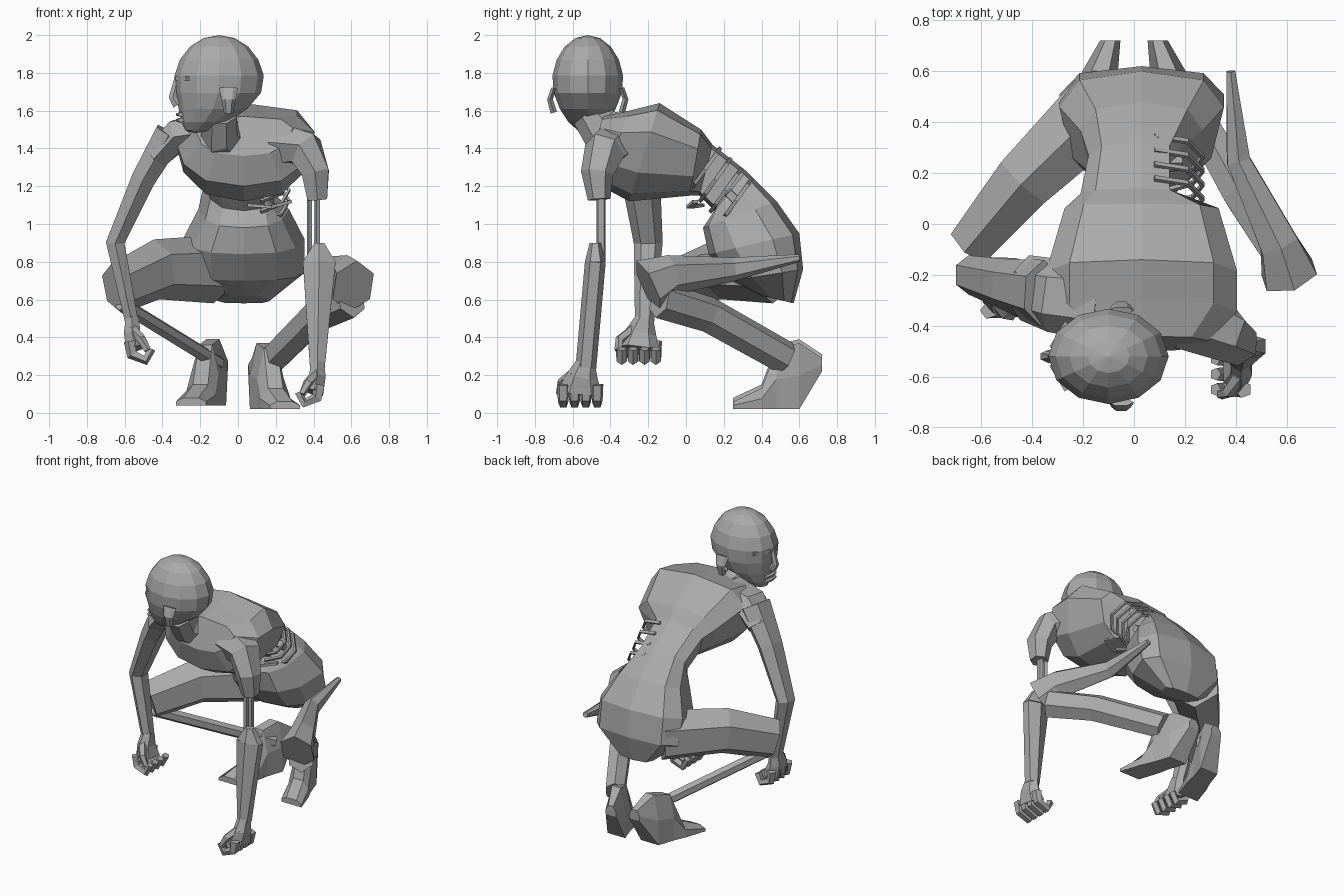
import bpy
import bmesh
import math
from mathutils import Vector

default_cube = bpy.data.objects.get("Cube")
if default_cube:
    bpy.data.objects.remove(default_cube, do_unlink=True)

GREY = (.4, .4, .4, 1)
skin = bpy.data.materials.new("grey skin")
skin.use_nodes = True
skin.diffuse_color = GREY
skin.node_tree.nodes["Principled BSDF"].inputs["Base Color"].default_value = GREY

SIDE, BACK, UP = Vector((1, 0, 0)), Vector((0, 1, 0)), Vector((0, 0, 1))
SLANT = (UP - BACK).normalized()


def finish(name, bm):
    """Turn a bmesh into a named, flat-shaded skin object."""
    bmesh.ops.recalc_face_normals(bm, faces=bm.faces)
    mesh = bpy.data.meshes.new(name)
    bm.to_mesh(mesh)
    bm.free()
    mesh.materials.append(skin)
    bpy.context.collection.objects.link(bpy.data.objects.new(name, mesh))


def loft(name, rings):
    """Skin a list of equal-length point rings and cap both ends."""
    bm = bmesh.new()
    loops = [[bm.verts.new(point) for point in ring] for ring in rings]
    for lower, upper in zip(loops, loops[1:]):
        for i in range(len(lower)):
            bm.faces.new((lower[i - 1], lower[i], upper[i], upper[i - 1]))
    bm.faces.new(loops[0])
    bm.faces.new(loops[-1])
    finish(name, bm)


def ellipse(centre, a, b, sides):
    angles = [math.tau * (i + .5) / sides for i in range(sides)]
    return [centre + a * math.cos(angle) + b * math.sin(angle) for angle in angles]


def keystone(centre, a, b, sides):
    """Squared-off ring that is wider on the +b side than on the other."""
    ring = []
    for i in range(sides):
        angle = math.tau * (i + .5) / sides
        across, along = [math.copysign(abs(v) ** .75, v) for v in (math.cos(angle), math.sin(angle))]
        ring.append(centre + a * across * (1 + .2 * along) + b * along)
    return ring


def limb(name, path, across, along, ref=BACK, sides=6):
    """Tapered tube through a path; across and along are (start, end) radii."""
    path = [Vector(point) for point in path]
    last = len(path) - 1
    rings = []
    for i, point in enumerate(path):
        tangent = path[min(i + 1, last)] - path[max(i - 1, 0)]
        a = tangent.cross(ref).normalized()
        b = a.cross(tangent).normalized()
        taper = i / last
        wide = across[0] + (across[1] - across[0]) * taper
        deep = along[0] + (along[1] - along[0]) * taper
        rings.append(ellipse(point, a * wide, b * deep, sides))
    loft(name, rings)


# Torso: spine point (y, z), belly point (y, z), half width, limit of the left flank
WHOLE, TORN = 1, .14
torso_sections = [
    ((-.44, 1.57), (-.5, 1.36), .25, WHOLE),
    ((-.3, 1.6), (-.45, 1.2), .36, WHOLE),
    ((-.14, 1.64), (-.3, 1.12), .36, WHOLE),
    ((.08, 1.5), (.02, 1.15), .29, WHOLE),
    ((.14, 1.42), (.07, 1.15), .23, TORN),
    ((.32, 1.28), (.15, 1.07), .2, TORN),
    ((.48, 1.12), (.09, .98), .23, WHOLE),
    ((.6, .95), (.12, .84), .31, WHOLE),
    ((.62, .76), (.24, .7), .31, WHOLE),
    ((.57, .58), (.4, .62), .13, WHOLE),
]
torso_rings = []
for spine, belly, width, limit in torso_sections:
    spine, belly = Vector((.03, *spine)), Vector((.03, *belly))
    ring = keystone((spine + belly) / 2, SIDE * width, (spine - belly) / 2, 10)
    for point in ring:
        point.x = min(point.x, limit)
    torso_rings.append(ring)
loft("torso", torso_rings)

# Head turned to the right side: an ellipsoid pulled forward and narrowed at the jaw
face = Vector((-.1, -.52, 1.74))
bm = bmesh.new()
bmesh.ops.create_uvsphere(bm, u_segments=12, v_segments=9, radius=1)
for vert in bm.verts:
    jaw = max(0, -vert.co.z)
    vert.co.x = vert.co.x * .24 * (1 - jaw * .25) - jaw * jaw * .13
    vert.co.y *= .19 * (1 - jaw * .2)
    vert.co.z *= .26
    vert.co += face
finish("head", bm)
limb("neck", [face - UP * .15, face + BACK * .08 - UP * .25, (0, -.28, 1.42)],
     (.1, .16), (.1, .12), SIDE, 8)

# Facial features, placed from the head centre
front = face - SIDE * .22
limb("nose", [front + UP * .03, front - SIDE * .025 - UP * .07, front - UP * .11],
     (.02, .03), (.015, .03))
for lip, drop in (("upper_lip", .16), ("lower_lip", .19)):
    mouth = front + SIDE * .02 - UP * drop
    limb(lip, [mouth - BACK * .05, mouth - SIDE * .01, mouth + BACK * .05], (.02, .02), (.012, .012), UP)
for side, label in ((-1, "left"), (1, "right")):
    outward = BACK * side
    limb(label + "_brow", [front + outward * .03 + UP * .03, front + outward * .13 + SIDE * .06 + UP * .03],
         (.02, .02), (.015, .015), UP, 4)
    ear = face + outward * .18 + SIDE * .05 - UP * .02
    limb(label + "_ear", [ear - UP * .13, ear - UP * .06 + outward * .02, ear],
         (.02, .015), (.025, .05), SIDE)

# Right arm
right_wrist, left_wrist = Vector((-.56, -.22, .47)), Vector((.42, -.53, .24))
limb("right_shoulder", [(-.14, -.3, 1.49), (-.32, -.28, 1.47), (-.43, -.25, 1.36)],
     (.11, .08), (.16, .13))
limb("right_arm", [(-.36, -.27, 1.48), (-.5, -.24, 1.24), (-.65, -.2, .9), right_wrist],
     (.09, .04), (.13, .05))

# Left arm: torn upper arm, two bare bones, then the forearm
limb("left_upper_arm", [(.22, -.36, 1.42), (.36, -.43, 1.39), (.41, -.47, 1.27), (.42, -.46, 1.13)],
     (.13, .06), (.14, .06))
for offset, label in ((-.02, "inner"), (.02, "outer")):
    top = Vector((.4 + offset, -.45, 1.2))
    limb(label + "_arm_bone", [top, top - UP * .4], (.016, .016), (.025, .025), sides=5)
elbow = Vector((.43, -.48, .8))
limb("left_elbow", [elbow + UP * .1, elbow], (.03, .1), (.03, .055))
limb("left_forearm", [elbow, left_wrist], (.1, .045), (.055, .055))


def hand(label, wrist, inward):
    """Loose fist whose fingers curl inward (a signed x direction)."""
    def spot(reach, back, drop):
        return wrist + SIDE * inward * reach + BACK * back - UP * drop

    limb(label + "_palm", [spot(0, 0, -.03), spot(0, -.02, .05), spot(.02, -.03, .13)],
         (.04, .06), (.05, .12))
    for i in range(4):
        back = i * .06 - .12
        limb(f"{label}_finger_{i + 1}",
             [spot(-.01, back, .09), spot(0, back, .16), spot(.07, back, .19), spot(.1, back, .13)],
             (.035, .024), (.034, .026), sides=5)
    limb(label + "_thumb", [spot(0, -.06, .03), spot(.05, -.13, .08), spot(.08, -.14, .14)],
         (.03, .02), (.03, .02), UP, 5)


hand("right_hand", right_wrist, 1)
hand("left_hand", left_wrist, -1)

# Legs
limb("right_thigh", [(-.13, .46, .76), (-.43, .17, .76), (-.64, -.08, .66)], (.17, .1), (.18, .14), UP)
limb("right_shin", [(-.62, -.06, .58), (-.1, .56, .26)], (.035, .035), (.04, .04), UP)
limb("left_thigh", [(.38, .6, .82), (.41, .25, .76), (.57, -.08, .73), (.61, -.2, .67)],
     (.02, .12), (.02, .15), UP)
limb("left_shin", [(.6, -.14, .6), (.42, .12, .52), (.19, .53, .29)], (.09, .07), (.1, .09), UP)

# Feet from heel to toe: y, bottom, top, half width; the toes splay outward
foot_sections = [(.72, .22, .29, .04), (.6, .02, .37, .07), (.48, .02, .34, .07),
                 (.4, .02, .13, .08), (.25, .02, .06, .08)]
for side, lift, label in ((-1, .02, "right"), (1, 0, "left")):
    rings = []
    for y, low, high, width in foot_sections:
        centre = Vector((side * (.1 + (.7 - y) * .33), y, low + lift))
        rise, half = UP * (high - low), SIDE * width
        rings.append([centre - half, centre + half, centre + half + rise / 2,
                      centre + half / 2 + rise, centre - half / 2 + rise, centre - half + rise / 2])
    loft(label + "_foot", rings)

# Ribs and vertebrae exposed on the torn left flank
for i in range(4):
    root = Vector((.08, .18, 1.4)) + (BACK - UP) * i * .055
    bow = [root + SIDE * reach - (BACK + UP * 1.4) * drop
           for reach, drop in ((0, 0), (.13, .02), (.19, .08), (.15, .13), (.04, .16))]
    limb(f"rib_{i + 1}", bow, (.01, .01), (.014, .014), SLANT, 4)
limb("loose_rib", [(.06, .08, 1.1), (.18, .02, 1.09), (.28, .05, 1.12)],
     (.03, .02), (.012, .012), UP, 4)
for i in range(3):
    bone = Vector((.1, .25, 1.14)) + (BACK - UP) * i * .045
    limb(f"vertebra_{i + 1}", [bone, bone + SIDE * .09], (.035, .03), (.06, .05), SLANT, 4)
